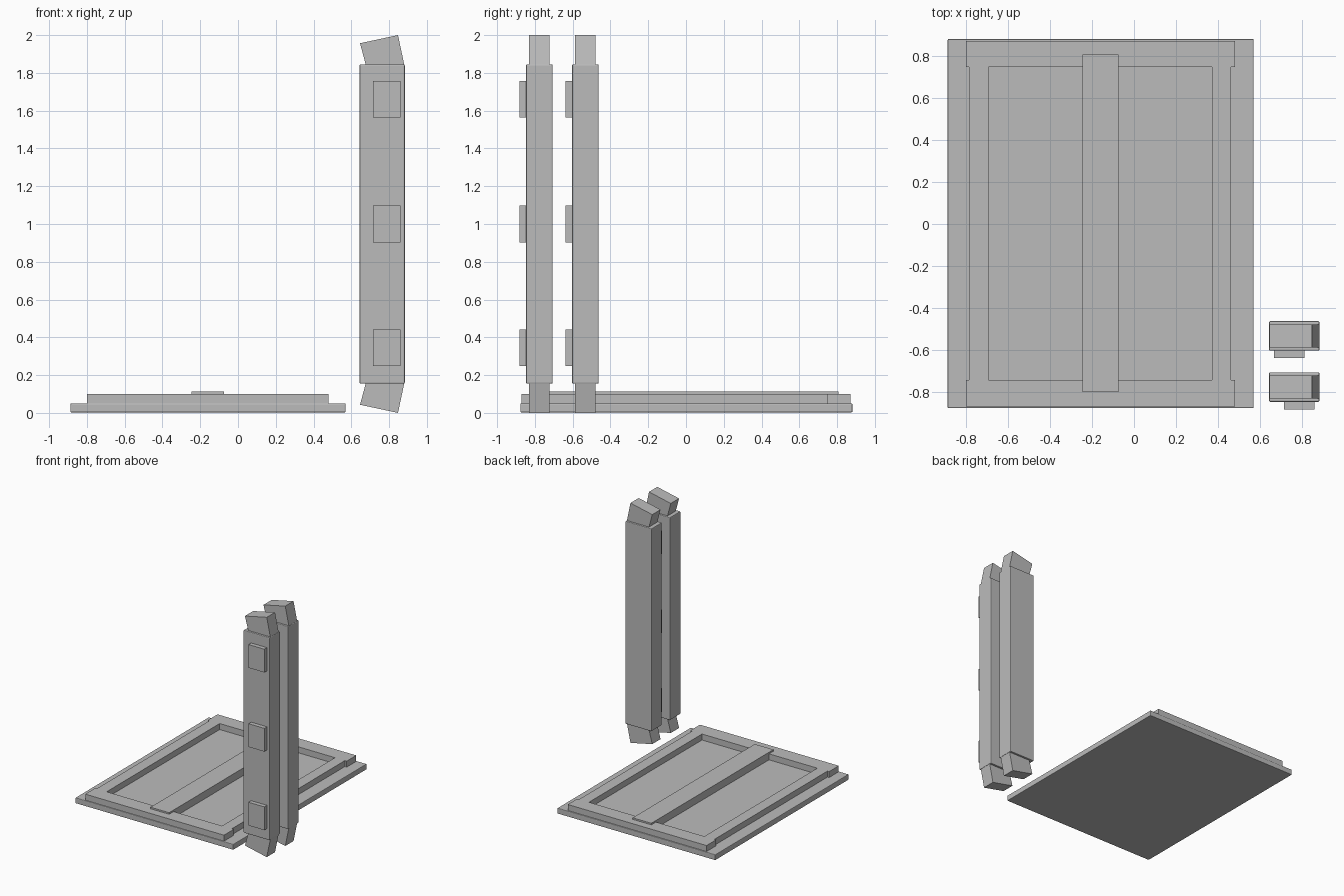
import bpy
import bmesh

if "Cube" in bpy.data.objects:
    bpy.data.objects.remove(bpy.data.objects["Cube"])

grey = bpy.data.materials.new("plain grey")
grey.diffuse_color = (0.5, 0.5, 0.5, 1)
grey.use_nodes = True
grey.node_tree.nodes["Principled BSDF"].inputs["Base Color"].default_value = grey.diffuse_color


def finish(name, bm, bevel=0.0):
    """Turn a bmesh into a named grey object with optional softened edges."""
    bmesh.ops.recalc_face_normals(bm, faces=bm.faces)
    mesh = bpy.data.meshes.new(name)
    bm.to_mesh(mesh)
    bm.free()
    mesh.materials.append(grey)
    ob = bpy.data.objects.new(name, mesh)
    bpy.context.collection.objects.link(ob)
    if bevel:
        mod = ob.modifiers.new("soft edges", 'BEVEL')
        mod.width = bevel
        mod.segments = 2
    return ob


def box(name, x, y, z, bevel=0.0):
    bm = bmesh.new()
    bmesh.ops.create_cube(bm, size=1)
    for v in bm.verts:
        v.co = [r[0] + (c + 0.5) * (r[1] - r[0]) for c, r in zip(v.co, (x, y, z))]
    return finish(name, bm, bevel)


def prism(name, outline, y):
    """Extrude an x-z outline along y."""
    bm = bmesh.new()
    face = bm.faces.new([bm.verts.new((px, y[0], pz)) for px, pz in outline])
    ext = bmesh.ops.extrude_face_region(bm, geom=[face])
    for v in ext["geom"]:
        if isinstance(v, bmesh.types.BMVert):
            v.co.y = y[1]
    return finish(name, bm)


# Door panel: backing slab, rails, stiles and centre batten
box("panel_slab", (-0.887, 0.57), (-0.877, 0.881), (0.003, 0.05), 0.005)
box("front_rail", (-0.8, 0.48), (-0.87, -0.742), (0.05, 0.1))
box("back_rail", (-0.8, 0.48), (0.747, 0.872), (0.05, 0.1))
box("left_stile", (-0.785, -0.692), (-0.742, 0.747), (0.05, 0.1))
box("right_stile", (0.372, 0.463), (-0.742, 0.747), (0.05, 0.1))
box("centre_batten", (-0.246, -0.074), (-0.801, 0.808), (0.05, 0.113))

# Two posts, each with slanted end blocks and three small front pads
END = [(0.68, 1.83), (0.883, 1.83), (0.847, 2.0), (0.646, 1.957)]
for label, y0, pad_x in (("front", -0.847, 0.715), ("back", -0.603, 0.667)):
    box(label + "_post", (0.643, 0.883), (y0, y0 + 0.141), (0.155, 1.845), 0.006)
    inner = (y0 + 0.016, y0 + 0.125)
    prism(label + "_post_top_block", END, inner)
    prism(label + "_post_bottom_block", [(x, 2 - z) for x, z in END], inner)
    for i, z in enumerate((0.345, 1.0, 1.66)):
        box(f"{label}_post_pad_{i + 1}", (pad_x, pad_x + 0.145),
            (y0 - 0.035, y0 + 0.005), (z - 0.097, z + 0.097))
